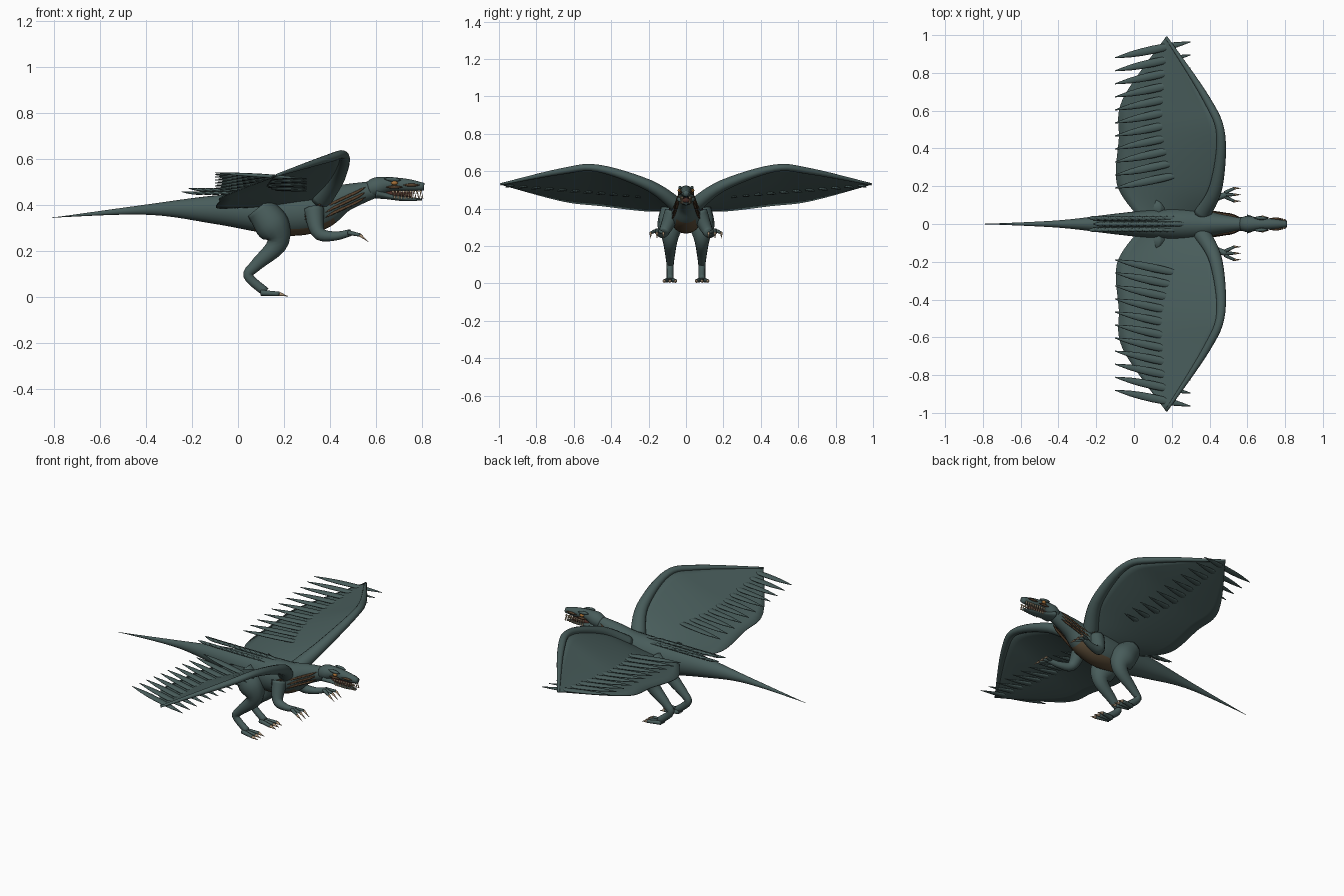
import bpy, bmesh, math
from mathutils import Vector

if "Cube" in bpy.data.objects:
    bpy.data.objects.remove(bpy.data.objects["Cube"])


def material(name, red, green, blue):
    mat = bpy.data.materials.new(name)
    mat.use_nodes = True
    mat.diffuse_color = (red, green, blue, 1)
    mat.node_tree.nodes["Principled BSDF"].inputs["Base Color"].default_value = mat.diffuse_color
    return mat


HIDE = material("slate_green_hide", 0.065, 0.108, 0.104)
BELLY = material("brown_belly", 0.11, 0.075, 0.04)
RUFF = material("dark_brown_ruff", 0.09, 0.05, 0.025)
CLAW = material("tan_claw", 0.42, 0.3, 0.19)
TOOTH = material("ivory_tooth", 0.62, 0.47, 0.3)
EYE = material("amber_eye", 0.4, 0.17, 0.04)
MOUTH = material("dark_mouth", 0.07, 0.025, 0.018)
ALONG_X, ALONG_Y = Vector((1, 0, 0)), Vector((0, 1, 0))


def spline(points, t):
    """Smooth interpolation through evenly spaced values, t from 0 to 1"""
    last = len(points) - 1
    i = min(int(t * last), last - 1)
    u = t * last - i
    a, b, c, d = (points[max(0, min(last, i + k))] for k in (-1, 0, 1, 2))
    return b + (c - a + (a * 2 - b * 5 + c * 4 - d + ((b - c) * 3 + d - a) * u) * u) * u / 2


def tube(bm, path, girth, wide=1, across=ALONG_Y, sides=12, rings=16):
    """Elliptical tube along a path; girth is its half height, wide its width ratio"""
    path = [Vector(p) for p in path]
    centres = [spline(path, i / rings) for i in range(rings + 1)]
    previous = None
    for i, centre in enumerate(centres):
        tangent = (centres[min(i + 1, rings)] - centres[max(i - 1, 0)]).normalized()
        side = (across - tangent * across.dot(tangent)).normalized()
        up = tangent.cross(side)
        radius = max(spline(girth, i / rings), 0.001)
        angles = [math.tau * k / sides for k in range(sides)]
        ring = [bm.verts.new(centre + (side * wide * math.cos(a) + up * math.sin(a)) * radius) for a in angles]
        if previous:
            for k in range(sides):
                bm.faces.new((previous[k], previous[k - 1], ring[k - 1], ring[k]))
        else:
            bm.faces.new(ring)
        previous = ring
    bm.faces.new(previous)


def leaf(bm, root, tip, thickness, wide=1):
    """Slim pointed feather"""
    shape = [thickness * math.sin(math.pi * k / 6) for k in range(7)]
    tube(bm, (root, tip), shape, wide, sides=8, rings=8)


def spike(bm, root, tip, radius):
    tube(bm, (root, tip), (radius, 0), sides=7, rings=3)


def finish(bm, name, *materials, rule=None, mirror=1):
    for v in bm.verts:
        v.co.y *= mirror
    bmesh.ops.recalc_face_normals(bm, faces=bm.faces)
    for face in bm.faces:
        face.smooth = True
        if rule:
            face.material_index = rule(face)
    mesh = bpy.data.meshes.new(name)
    bm.to_mesh(mesh)
    bm.free()
    for mat in materials:
        mesh.materials.append(mat)
    obj = bpy.data.objects.new(name, mesh)
    bpy.context.collection.objects.link(obj)
    return obj


def both_sides(name, mat, build):
    """Make a left part and its mirrored right twin"""
    result = []
    for label, mirror in (("left_", 1), ("right_", -1)):
        bm = bmesh.new()
        build(bm)
        result.append(finish(bm, label + name, mat, mirror=mirror))
    return result


def single(name, mat, path, girth, wide=1):
    bm = bmesh.new()
    tube(bm, path, girth, wide, sides=18)
    finish(bm, name, mat)


# Tail, trunk and neck in one sweep, with a brown underside
def underside(face):
    return int(face.normal.z < -0.6 and 0.08 < face.calc_center_median().x < 0.42)


bm = bmesh.new()
spine = [(-0.81, 0, 0.345), (-0.4, 0, 0.38), (-0.1, 0, 0.38), (0.2, 0, 0.365),
         (0.35, 0, 0.38), (0.46, 0, 0.43), (0.6, 0, 0.47)]
tube(bm, spine, (0, 0.022, 0.062, 0.098, 0.09, 0.06, 0.036), wide=0.88, sides=24, rings=40)
finish(bm, "body", HIDE, BELLY, rule=underside)

# Head and jaw
single("skull", HIDE, [(0.57, 0, 0.467), (0.66, 0, 0.49), (0.81, 0, 0.48)],
       (0.036, 0.043, 0.032, 0.027, 0.016))
single("lower_jaw", HIDE, [(0.6, 0, 0.45), (0.7, 0, 0.43), (0.8, 0, 0.424)],
       (0.022, 0.013, 0.01, 0.004), wide=2.3)
single("mouth_lining", MOUTH, [(0.62, 0, 0.45), (0.76, 0, 0.444)], (0.014, 0.014), wide=1.4)


def teeth(bm):
    for i in range(9):
        upper = Vector((0.675 + 0.015 * i, 0.029 - 0.001 * i, 0.464))
        lower = upper + Vector((0.007, -0.002, -0.036))
        spike(bm, upper, upper - Vector((0, 0, 0.026)), 0.006)
        spike(bm, lower, lower + Vector((0, 0, 0.022)), 0.005)


def eye(bm):
    leaf(bm, (0.666, 0.035, 0.496), (0.696, 0.035, 0.496), 0.01)


def brow(bm):
    leaf(bm, (0.635, 0.033, 0.515), (0.71, 0.03, 0.508), 0.01)


def cheek_marks(bm):
    leaf(bm, (0.645, 0.037, 0.478), (0.715, 0.033, 0.478), 0.007)
    leaf(bm, (0.72, 0.029, 0.487), (0.79, 0.026, 0.487), 0.007)


def neck_ruff(bm):
    # Rows of short plumes swept back and down, then a few at the shoulder
    for i in range(5):
        for j in range(3):
            root = Vector((0.555, 0.034, 0.478)) + i * Vector((-0.026, 0.004, -0.012))
            root += j * Vector((0, 0.002, -0.022))
            leaf(bm, root, root + Vector((-0.07, 0.02, -0.04)), 0.006)
    for i in range(3):
        drop = Vector((0, 0, -0.012 * i))
        leaf(bm, Vector((0.37, 0.085, 0.41)) + drop, Vector((0.29, 0.094, 0.36)) + drop, 0.006)


def hind_leg(bm):
    outline = ((0.09, 0.39), (0.15, 0.31), (0.17, 0.23), (0.08, 0.14), (0.045, 0.09), (0.12, 0.022))
    tube(bm, [(x, 0.085, z) for x, z in outline], (0.06, 0.075, 0.045, 0.027, 0.021, 0.02), wide=0.9, rings=24)


def arm(bm):
    tube(bm, [(0.33, 0.07, 0.38), (0.35, 0.115, 0.28), (0.42, 0.135, 0.265), (0.49, 0.155, 0.28)],
         (0.045, 0.03, 0.02, 0.015))


# Toes and fingers share one fan of three, tipped with claws
FOOT = (Vector((0.1, 0.086, 0.018)), Vector((0.08, 0.03, -0.005)), 0.013, -0.01)
HAND = (Vector((0.48, 0.155, 0.28)), Vector((0.05, 0.034, -0.01)), 0.01, -0.03)


def fan(limb):
    root, reach, radius, drop = limb
    for spread in (-1, 0, 1):
        base = root + ALONG_Y * radius * spread
        tip = root + Vector((reach.x, reach.y * spread, reach.z))
        yield base, tip, tip + Vector((0.037, 0, drop)), radius


def toes_and_fingers(bm):
    for limb in (FOOT, HAND):
        for base, tip, point, radius in fan(limb):
            tube(bm, (base, tip), (radius, radius * 0.75), sides=8, rings=4)


def claws(bm):
    for limb in (FOOT, HAND):
        for base, tip, point, radius in fan(limb):
            spike(bm, tip, point, radius * 0.75)


# Wings: bony leading edge, cupped skin and a row of flight feathers
LEAD = [Vector(p) for p in ((0.36, 0.05, 0.42), (0.435, 0.2, 0.525), (0.46, 0.47, 0.615),
                            (0.385, 0.66, 0.6), (0.17, 0.99, 0.53))]
TRAIL = [Vector(p) for p in ((0.02, 0.04, 0.39), (-0.09, 0.21, 0.387), (-0.08, 0.45, 0.415),
                             (-0.06, 0.66, 0.44), (0.165, 0.985, 0.528))]


def wing_arm(bm):
    tube(bm, LEAD, (0.04, 0.03, 0.02, 0.017, 0.006), wide=1.15, across=ALONG_X, rings=24)


def wing_membrane(bm):
    spans, chords = 24, 10
    bmesh.ops.create_grid(bm, x_segments=spans, y_segments=chords, size=0.5)
    for v in bm.verts:
        along, back = v.co.x + 0.5, v.co.y + 0.5
        front, rear = spline(LEAD, along), spline(TRAIL, along)
        v.co = front.lerp(rear, back)
        v.co.z -= 0.1 * (front - rear).length * back * (1 - back)


def flight_feathers(bm):
    for i in range(11):
        t = i / 10
        tip = Vector((-0.1, 0.19 + 0.69 * t, 0.472 + 0.068 * t))
        leaf(bm, tip + Vector((0.4, 0.085, -0.012 - 0.013 * t)), tip, 0.009, wide=2.4)


for name, mat, build in (
        ("teeth", TOOTH, teeth), ("eye", EYE, eye), ("brow", HIDE, brow),
        ("cheek_marks", RUFF, cheek_marks), ("neck_ruff", RUFF, neck_ruff),
        ("hind_leg", HIDE, hind_leg), ("arm", HIDE, arm), ("claws", CLAW, claws),
        ("toes_and_fingers", HIDE, toes_and_fingers), ("wing_arm", HIDE, wing_arm),
        ("flight_feathers", HIDE, flight_feathers)):
    both_sides(name, mat, build)
for wing in both_sides("wing_membrane", HIDE, wing_membrane):
    skin = wing.modifiers.new("thickness", "SOLIDIFY")
    skin.thickness = 0.005
    skin.offset = 0

# Overlapping plumes along the back
bm = bmesh.new()
for i in range(12):
    for lane in (-1, 0, 1):
        root = Vector((0.28 - 0.036 * i - 0.03 * abs(lane), 0.027 * lane, 0.46 - 0.014 * abs(lane)))
        leaf(bm, root, root + Vector((-0.1, 0.006 * lane, 0.012)), 0.006, wide=2.2)
finish(bm, "back_plumes", HIDE)
